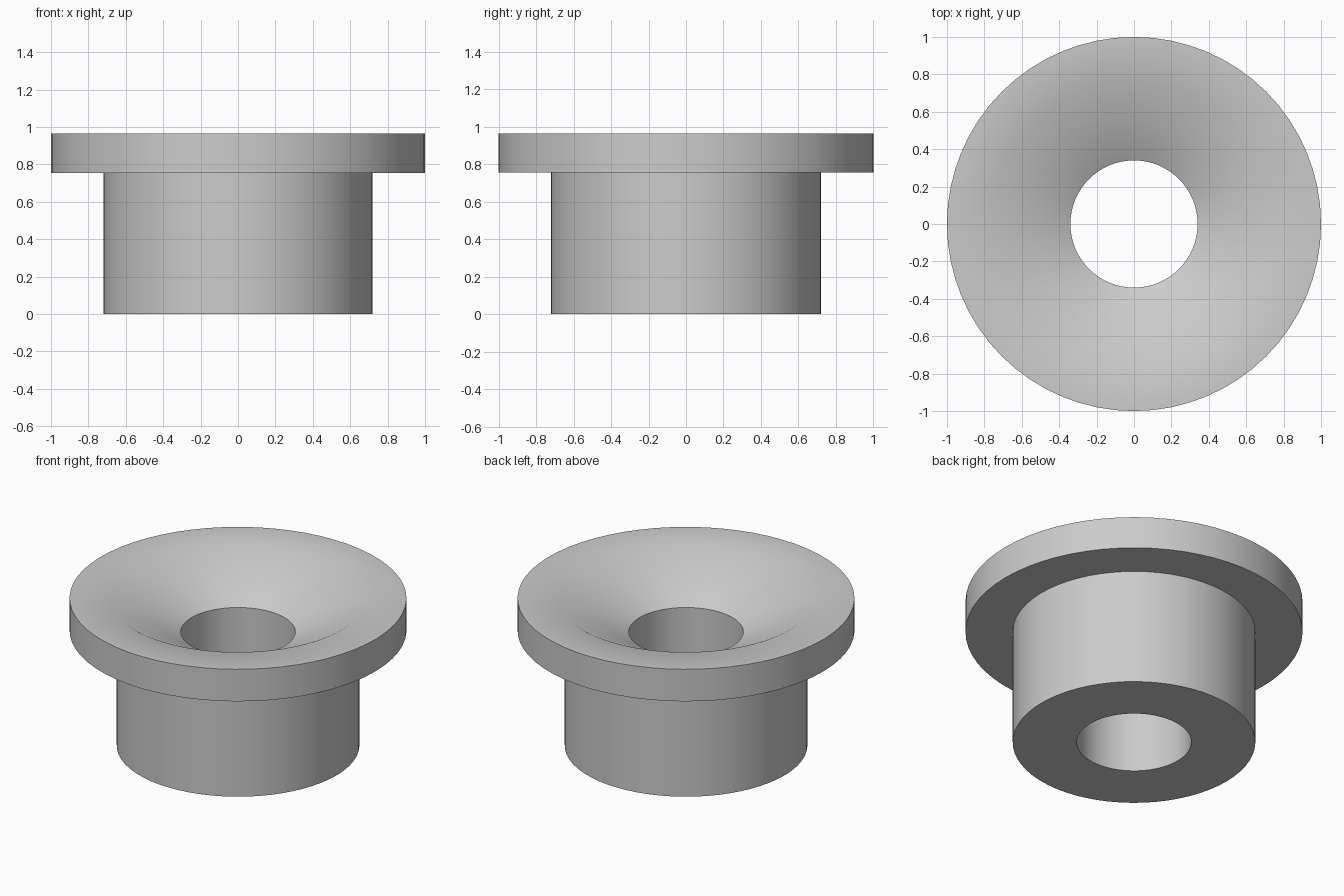
import bpy
import bmesh
import math

cube = bpy.data.objects.get("Cube")
if cube:
    bpy.data.objects.remove(cube, do_unlink=True)

SEGMENTS = 64


def make_material(name, colour):
    mat = bpy.data.materials.new(name)
    mat.use_nodes = True
    mat.diffuse_color = colour
    mat.node_tree.nodes["Principled BSDF"].inputs["Base Color"].default_value = colour
    return mat


def lathe(name, profile, mat):
    """Revolve a closed (radius, height) profile around the z axis."""
    bm = bmesh.new()
    rings = []
    for radius, height in profile:
        ring = []
        for i in range(SEGMENTS):
            a = math.tau * i / SEGMENTS
            ring.append(bm.verts.new((radius * math.cos(a), radius * math.sin(a), height)))
        rings.append(ring)
    for k, lower in enumerate(rings):
        upper = rings[(k + 1) % len(rings)]
        for i in range(SEGMENTS):
            j = (i + 1) % SEGMENTS
            bm.faces.new((lower[i], lower[j], upper[j], upper[i]))
    bmesh.ops.recalc_face_normals(bm, faces=bm.faces)
    mesh = bpy.data.meshes.new(name)
    bm.to_mesh(mesh)
    bm.free()
    mesh.materials.append(mat)
    obj = bpy.data.objects.new(name, mesh)
    bpy.context.collection.objects.link(obj)
    return obj


grey = make_material("light grey", (0.6, 0.6, 0.6, 1.0))

# Flanged bushing: bore, stem, flange and shallow countersink
bushing = lathe("flanged_bushing", [
    (0.34, 0.0),     # bore, bottom
    (0.72, 0.0),     # stem, bottom
    (0.72, 0.755),   # stem meets flange
    (1.0, 0.755),    # flange, lower edge
    (1.0, 0.965),    # flange, upper edge
    (0.76, 0.965),   # countersink, outer edge
    (0.34, 0.745),   # bore, top
], grey)

bpy.ops.object.select_all(action="DESELECT")
bushing.select_set(True)
bpy.context.view_layer.objects.active = bushing
bpy.ops.object.shade_smooth_by_angle(angle=math.radians(30))
